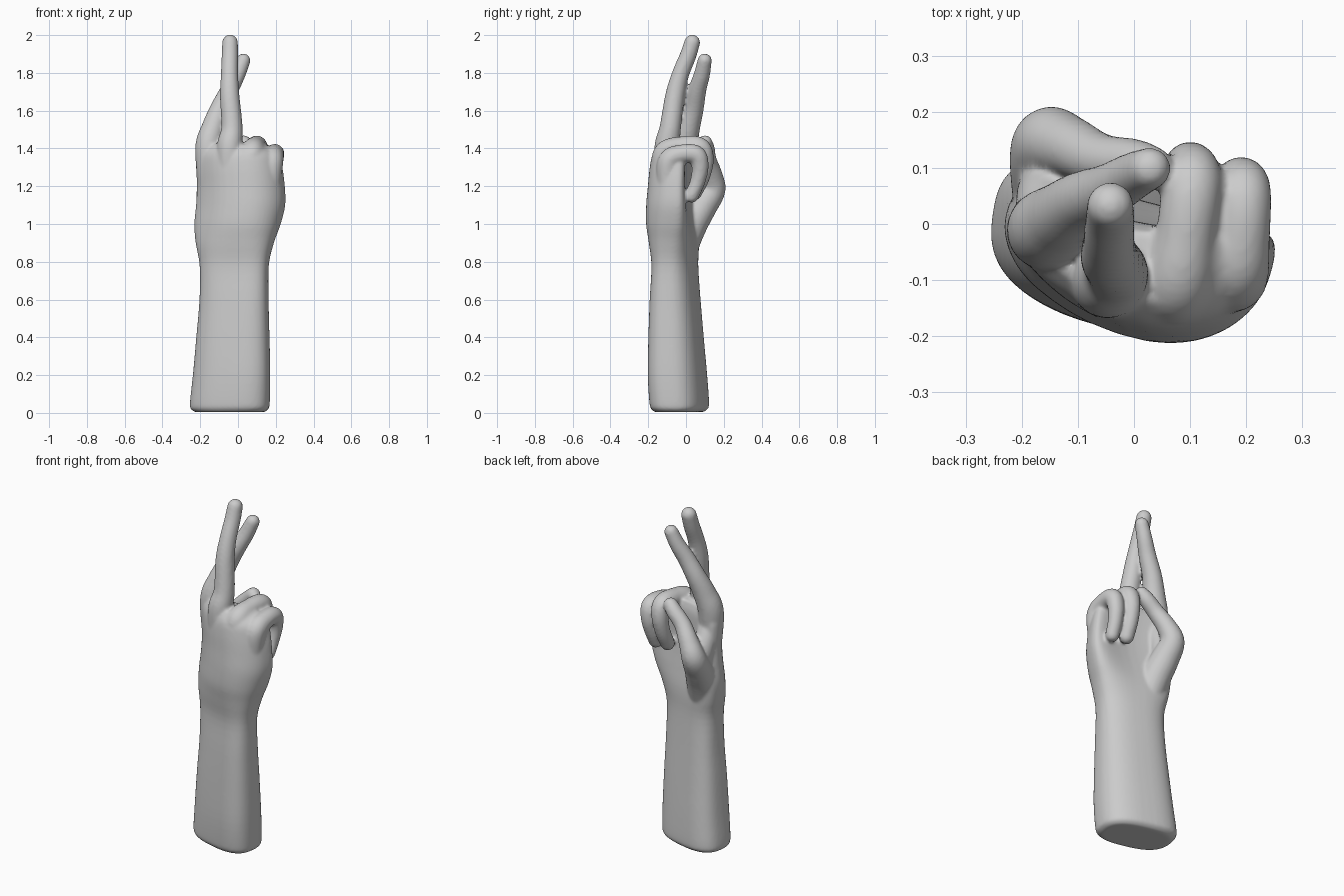
import bpy, bmesh, math
from mathutils import Vector, Matrix


def smooth_path(keys, steps):
    """Catmull-Rom through tuples of any length."""
    k = [Vector(p) for p in keys]
    k = [k[0] * 2 - k[1]] + k + [k[-1] * 2 - k[-2]]
    out = []
    for i in range(1, len(k) - 2):
        a, b, c, d = k[i - 1:i + 3]
        for s in range(steps):
            t = s / steps
            out.append(0.5 * (2 * b + (c - a) * t + (2 * a - 5 * b + 4 * c - d) * t * t
                              + (3 * b - a - 3 * c + d) * t ** 3))
    out.append(k[-2])
    return out


def loft(bm, rings):
    """Skin a stack of point rings and close both ends."""
    vs = [[bm.verts.new(p) for p in r] for r in rings]
    n = len(vs[0])
    for lo, hi in zip(vs, vs[1:]):
        for i in range(n):
            j = (i + 1) % n
            bm.faces.new((lo[i], lo[j], hi[j], hi[i]))
    bm.faces.new(vs[0][::-1])
    bm.faces.new(vs[-1])


def arm_ring(z, x0, x1, y0, y1, angle, bend, n=48):
    """Rounded, tilted and cupped cross-section fitted to its extents."""
    pts = []
    for i in range(n):
        t = math.tau * i / n
        c, s = math.cos(t), math.sin(t)
        u = math.copysign(abs(c) ** 0.75, c)
        v = 0.5 * math.copysign(abs(s) ** 0.75, s)
        a = math.radians(angle)
        x, y = u * math.cos(a) - v * math.sin(a), u * math.sin(a) + v * math.cos(a)
        pts.append((x, y + bend * x * x))
    ax, bx = min(p[0] for p in pts), max(p[0] for p in pts)
    ay, by = min(p[1] for p in pts), max(p[1] for p in pts)
    return [Vector((x0 + (x - ax) / (bx - ax) * (x1 - x0),
                    y0 + (y - ay) / (by - ay) * (y1 - y0), z)) for x, y in pts]


def finger(bm, keys, n=20):
    """Round-ended tapered tube along (x, y, z, radius) points."""
    path = smooth_path(keys, 8)
    cen = [p.to_3d() for p in path]
    rad = [p[3] for p in path]
    tan = [(cen[min(i + 1, len(cen) - 1)] - cen[max(i - 1, 0)]).normalized()
           for i in range(len(cen))]
    for k in range(1, 6):                      # rounded tip
        t = math.radians(16.5 * k)
        cen.append(path[-1].to_3d() + tan[len(path) - 1] * path[-1][3] * math.sin(t))
        rad.append(path[-1][3] * math.cos(t))
        tan.append(tan[-1])
    side = tan[0].orthogonal().normalized()
    rings = []
    for i, (c, r, d) in enumerate(zip(cen, rad, tan)):
        if i:
            side = tan[i - 1].rotation_difference(d) @ side
        rings.append([c + Matrix.Rotation(math.tau * j / n, 3, d) @ side * r
                      for j in range(n)])
    loft(bm, rings)


bm = bmesh.new()

# forearm, wrist and palm: z, x range, y range, tilt, cupping
sections = [
    (0.004, -0.225, 0.14, -0.165, 0.09, -11, 0),
    (0.018, -0.248, 0.16, -0.182, 0.112, -11, 0),
    (0.05, -0.255, 0.168, -0.193, 0.122, -11, 0),
    (0.2, -0.239, 0.171, -0.202, 0.112, -11, 0),
    (0.4, -0.221, 0.167, -0.199, 0.094, -11, 0),
    (0.6, -0.204, 0.162, -0.192, 0.077, -12, 0),
    (0.78, -0.203, 0.163, -0.183, 0.065, -13, 0),
    (0.9, -0.224, 0.19, -0.197, 0.07, -14, 0.1),
    (1.0, -0.231, 0.226, -0.211, 0.07, -15, 0.25),
    (1.1, -0.222, 0.25, -0.211, 0.06, -15, 0.35),
    (1.2, -0.217, 0.248, -0.202, 0.05, -15, 0.4),
    (1.3, -0.222, 0.235, -0.192, 0.05, -15, 0.4),
    (1.37, -0.217, 0.215, -0.177, 0.045, -15, 0.4),
    (1.42, -0.18, 0.15, -0.14, 0.02, -15, 0.4),
]
loft(bm, [arm_ring(*s) for s in smooth_path(sections, 4)])

# index finger, crossed behind the middle one
finger(bm, [(-0.15, -0.02, 1.2, 0.06), (-0.157, -0.01, 1.4, 0.07), (-0.13, 0.012, 1.51, 0.063),
            (-0.094, 0.04, 1.61, 0.054), (-0.045, 0.06, 1.71, 0.048),
            (-0.004, 0.084, 1.79, 0.043), (0.028, 0.099, 1.865, 0.038)])
# middle finger
finger(bm, [(-0.05, -0.1, 1.2, 0.06), (-0.045, -0.1, 1.4, 0.068), (-0.032, -0.083, 1.51, 0.057),
            (-0.044, -0.058, 1.68, 0.052), (-0.045, -0.03, 1.79, 0.046),
            (-0.043, 0.01, 1.89, 0.044), (-0.042, 0.033, 1.961, 0.042)])
# ring finger, folded into the palm
finger(bm, [(0.06, -0.12, 1.25, 0.055), (0.075, -0.11, 1.37, 0.065), (0.092, -0.02, 1.41, 0.054),
            (0.103, 0.072, 1.405, 0.054), (0.1, 0.1, 1.34, 0.047),
            (0.094, 0.085, 1.25, 0.042), (0.09, 0.045, 1.165, 0.04)])
# little finger, folded into the palm
finger(bm, [(0.17, -0.1, 1.2, 0.055), (0.18, -0.09, 1.33, 0.06), (0.192, -0.02, 1.37, 0.051),
            (0.195, 0.055, 1.365, 0.05), (0.19, 0.075, 1.3, 0.045),
            (0.183, 0.06, 1.22, 0.04), (0.178, 0.03, 1.15, 0.038)])
# thumb, bent across to the folded fingers
finger(bm, [(-0.1, -0.05, 0.76, 0.07), (-0.11, -0.01, 0.9, 0.083), (-0.125, 0.03, 1.0, 0.085),
            (-0.143, 0.085, 1.09, 0.078), (-0.15, 0.142, 1.18, 0.067),
            (-0.115, 0.138, 1.26, 0.055), (-0.06, 0.115, 1.34, 0.047),
            (0.0, 0.108, 1.4, 0.044), (0.03, 0.1, 1.43, 0.04)])
# web between thumb and palm
finger(bm, [(-0.15, 0.0, 1.3, 0.06), (-0.15, 0.05, 1.2, 0.06), (-0.14, 0.06, 1.1, 0.06)])

bmesh.ops.recalc_face_normals(bm, faces=bm.faces)
mesh = bpy.data.meshes.new("crossed_finger_hand")
bm.to_mesh(mesh)
bm.free()
hand = bpy.data.objects.new("crossed_finger_hand", mesh)
bpy.context.collection.objects.link(hand)

# fuse the parts into one skin and soften the joins
fuse = hand.modifiers.new("fuse", 'REMESH')
fuse.mode = 'VOXEL'
fuse.voxel_size = 0.008
fuse.use_smooth_shade = True
soften = hand.modifiers.new("soften", 'SMOOTH')
soften.factor = 0.5
soften.iterations = 8
